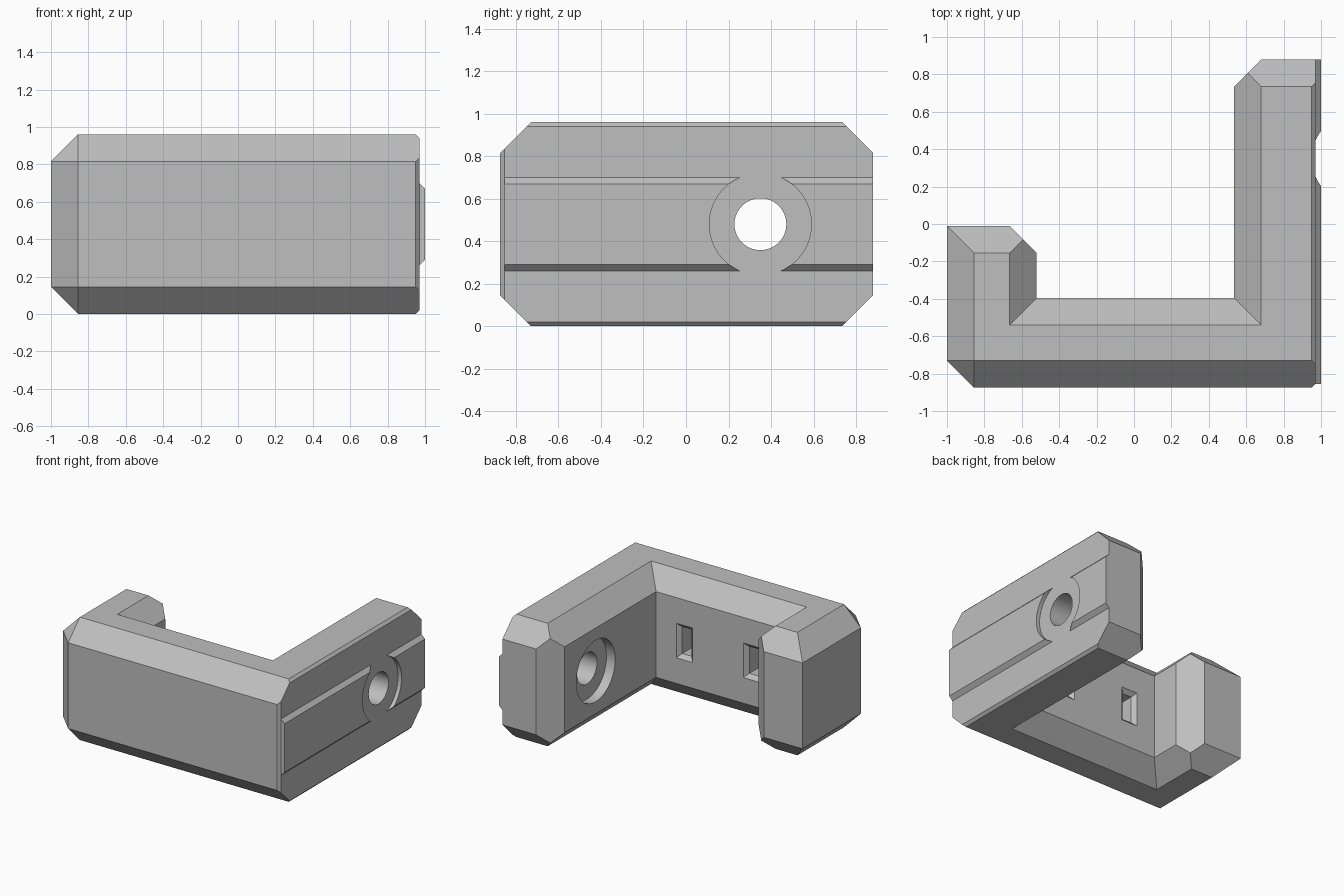
import bpy, bmesh
from mathutils import Vector, Matrix

cube = bpy.data.objects.get("Cube")
if cube:
    bpy.data.objects.remove(cube, do_unlink=True)

grey = bpy.data.materials.new("plain_grey")
grey.use_nodes = True
colour = (0.52, 0.52, 0.52, 1)
grey.diffuse_color = colour
grey.node_tree.nodes["Principled BSDF"].inputs["Base Color"].default_value = colour

# Shared dimensions
LEFT, RIGHT, FRONT, BACK, TOP = -1.0, 0.97, -0.875, 0.88, 0.96
BIG, SMALL = 0.145, 0.02
INNER = -0.395          # rear wall of the front bar
OVERLAP = -0.6          # arms start inside the front bar
HOLE_Y, HOLE_Z = 0.35, TOP / 2


def finish(name, bm):
    bmesh.ops.recalc_face_normals(bm, faces=bm.faces)
    mesh = bpy.data.meshes.new(name)
    bm.to_mesh(mesh)
    bm.free()
    mesh.materials.append(grey)
    ob = bpy.data.objects.new(name, mesh)
    bpy.context.collection.objects.link(ob)
    return ob


def chamfered_bar(name, low, high, cuts):
    """Box with edges or corners sliced off; each cut is (signs, size)."""
    low, high = Vector(low), Vector(high)
    bm = bmesh.new()
    bmesh.ops.create_cube(bm, size=1)
    for v in bm.verts:
        v.co = (low + high) / 2 + v.co * (high - low)
    for signs, size in cuts:
        normal = Vector(signs)
        corner = Vector([h if s > 0 else l for s, l, h in zip(signs, low, high)])
        steps = sum(abs(s) for s in signs) - 1
        inward = normal * (size * steps / normal.length_squared)
        bmesh.ops.bisect_plane(bm, geom=bm.verts[:] + bm.edges[:] + bm.faces[:],
                               plane_co=corner - inward, plane_no=normal,
                               clear_outer=True, dist=1e-6)
        rim = [e for e in bm.edges if e.is_boundary]
        bmesh.ops.holes_fill(bm, edges=rim, sides=0)
    return finish(name, bm)


def prism(name, bottom, top):
    """Solid between two matching loops of points."""
    bm = bmesh.new()
    a = [bm.verts.new(p) for p in bottom]
    b = [bm.verts.new(p) for p in top]
    bm.faces.new(a)
    bm.faces.new(b)
    for i in range(len(a)):
        j = (i + 1) % len(a)
        bm.faces.new((a[i], a[j], b[j], b[i]))
    return finish(name, bm)


def cylinder(name, radius, x0, x1):
    bm = bmesh.new()
    place = Matrix.Translation(((x0 + x1) / 2, HOLE_Y, HOLE_Z)) @ Matrix.Rotation(1.5707963, 4, 'Y')
    bmesh.ops.create_cone(bm, cap_ends=True, segments=64, radius1=radius,
                          radius2=radius, depth=x1 - x0, matrix=place)
    return finish(name, bm)


def combine(target, tool, operation):
    mod = target.modifiers.new(operation.lower(), 'BOOLEAN')
    mod.operation, mod.object, mod.solver = operation, tool, 'EXACT'
    bpy.context.view_layer.objects.active = target
    bpy.ops.object.modifier_apply(modifier=mod.name)
    bpy.data.objects.remove(tool, do_unlink=True)


def top_and_bottom(x, y, size):
    return [((x, y, z), size) for z in (1, -1)]


# Front bar: chamfered front, back and left end
bracket = chamfered_bar("bracket_body", (LEFT, FRONT, 0), (RIGHT, INNER, TOP),
    top_and_bottom(0, -1, BIG) + top_and_bottom(0, 1, BIG) + top_and_bottom(-1, 0, BIG)
    + top_and_bottom(1, 0, SMALL) + [((-1, -1, 0), BIG), ((1, -1, 0), SMALL)]
    + top_and_bottom(-1, -1, BIG))

# Short left arm
short_arm = chamfered_bar("short_arm", (LEFT, OVERLAP, 0), (-0.52, -0.01, TOP),
    top_and_bottom(-1, 0, BIG) + top_and_bottom(1, 0, BIG) + top_and_bottom(0, 1, BIG)
    + [((1, 1, 0), BIG)])

# Long mounting arm
long_arm = chamfered_bar("long_arm", (0.535, OVERLAP, 0), (RIGHT, BACK, TOP),
    top_and_bottom(-1, 0, BIG) + top_and_bottom(1, 0, SMALL) + top_and_bottom(0, 1, BIG)
    + [((-1, 1, 0), BIG)])

# Locating rail, interrupted around the screw hole
profile = [(0.93, 0.26), (RIGHT, 0.26), (1, 0.29), (1, 0.67), (RIGHT, 0.70), (0.93, 0.70)]
rail = prism("rail", [(x, FRONT + SMALL, z) for x, z in profile], [(x, BACK, z) for x, z in profile])
combine(rail, cylinder("rail_gap", 0.24, 0.9, 1.1), 'DIFFERENCE')

for part in (short_arm, long_arm, rail):
    combine(bracket, part, 'UNION')

# Screw hole and the recess for its head
combine(bracket, cylinder("screw_hole", 0.122, 0.4, 1.2), 'DIFFERENCE')
combine(bracket, cylinder("head_recess", 0.24, 0.4, 0.61), 'DIFFERENCE')


def rectangle(x, y, half_w, half_h):
    return [(x + sx * half_w, y, HOLE_Z + sz * half_h)
            for sx, sz in ((-1, -1), (1, -1), (1, 1), (-1, 1))]


# Two strap slots with flared mouths in the inner wall
for x in (-0.29, 0.29):
    mouth = prism("slot_mouth", rectangle(x, INNER + 0.03, 0.1, 0.165),
                  rectangle(x, INNER - 0.03, 0.04, 0.105))
    combine(bracket, mouth, 'DIFFERENCE')
    slot = prism("slot", rectangle(x, INNER + 0.05, 0.04, 0.105),
                 rectangle(x, INNER - 0.18, 0.04, 0.105))
    combine(bracket, slot, 'DIFFERENCE')

# Smooth the round walls, keep chamfers crisp
bpy.ops.object.select_all(action='DESELECT')
bracket.select_set(True)
bpy.context.view_layer.objects.active = bracket
bpy.ops.object.shade_smooth_by_angle(angle=0.35)
